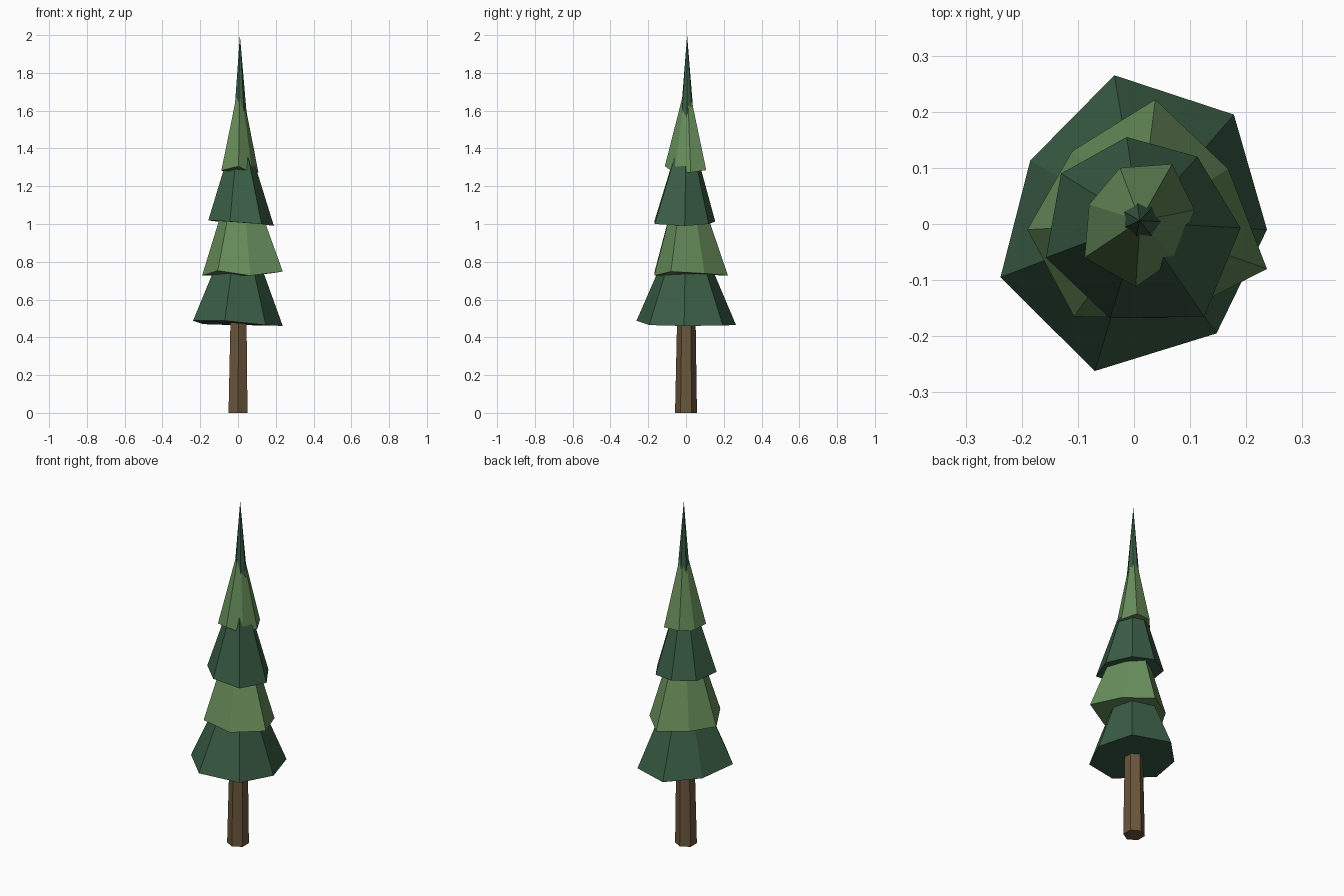
import bpy, math


def material(name, rgb):
    m = bpy.data.materials.new(name)
    m.diffuse_color = (*rgb, 1)
    return m


DARK = material("dark_green", (0.042, 0.109, 0.06))
LIGHT = material("light_green", (0.138, 0.27, 0.105))
BARK = material("bark", (0.147, 0.093, 0.045))


def make(name, verts, faces, mat):
    mesh = bpy.data.meshes.new(name)
    mesh.from_pydata(verts, [], faces)
    mesh.materials.append(mat)
    ob = bpy.data.objects.new(name, mesh)
    bpy.context.collection.objects.link(ob)
    return ob


def tier(name, rim, apex, mat):
    """Closed irregular cone; rim runs clockwise seen from above."""
    n = len(rim)
    faces = [((i + 1) % n, i, n) for i in range(n)]
    faces.append(tuple(range(n)))
    return make(name, rim + [apex], faces, mat)


def ring(n, r, z, turn, cx=0, cy=0):
    return [(cx + r * math.cos(turn - math.tau * i / n),
             cy + r * math.sin(turn - math.tau * i / n), z) for i in range(n)]


# Trunk: tapered hexagonal post
n = 6
sides = [((i + 1) % n, i, n + i, n + (i + 1) % n) for i in range(n)]
caps = [tuple(range(n)), tuple(reversed(range(n, 2 * n)))]
make("trunk", ring(n, 0.058, 0, math.pi / 2) + ring(n, 0.048, 0.55, math.pi / 2, 0.003, 0.002),
     sides + caps, BARK)

# Foliage tiers: uneven seven-sided skirts
tier("foliage_bottom", [
    (-0.035, 0.265, 0.465), (0.178, 0.195, 0.463), (0.237, -0.01, 0.46),
    (0.147, -0.195, 0.465), (-0.07, -0.262, 0.488), (-0.238, -0.095, 0.488),
    (-0.185, 0.113, 0.47)], (0.01, 0.0, 1.09), DARK)
tier("foliage_lower_middle", [
    (0.038, 0.222, 0.727), (0.168, 0.098, 0.738), (0.237, -0.08, 0.748),
    (0.065, -0.168, 0.727), (-0.107, -0.165, 0.753), (-0.19, -0.01, 0.727),
    (-0.11, 0.13, 0.73)], (0.01, 0.0, 1.38), LIGHT)
tier("foliage_upper_middle", [
    (-0.013, 0.155, 1.013), (0.113, 0.12, 1.0), (0.19, -0.007, 0.99),
    (0.125, -0.165, 1.0), (-0.043, -0.168, 1.013), (-0.157, -0.06, 1.02),
    (-0.13, 0.09, 1.015)], (0.01, 0.003, 1.57), DARK)
tier("foliage_top", [
    (-0.025, 0.10, 1.285), (0.068, 0.107, 1.285), (0.108, 0.025, 1.273),
    (0.075, -0.062, 1.27), (0.003, -0.112, 1.306), (-0.088, -0.06, 1.284),
    (-0.08, 0.035, 1.28)], (0.011, 0.006, 1.77), LIGHT)

# Pointed tip poking through the top tier
tier("tip_spike", ring(7, 0.036, 1.56, 0.85, 0.012, 0.006), (0.01, 0.006, 2.0), DARK)
